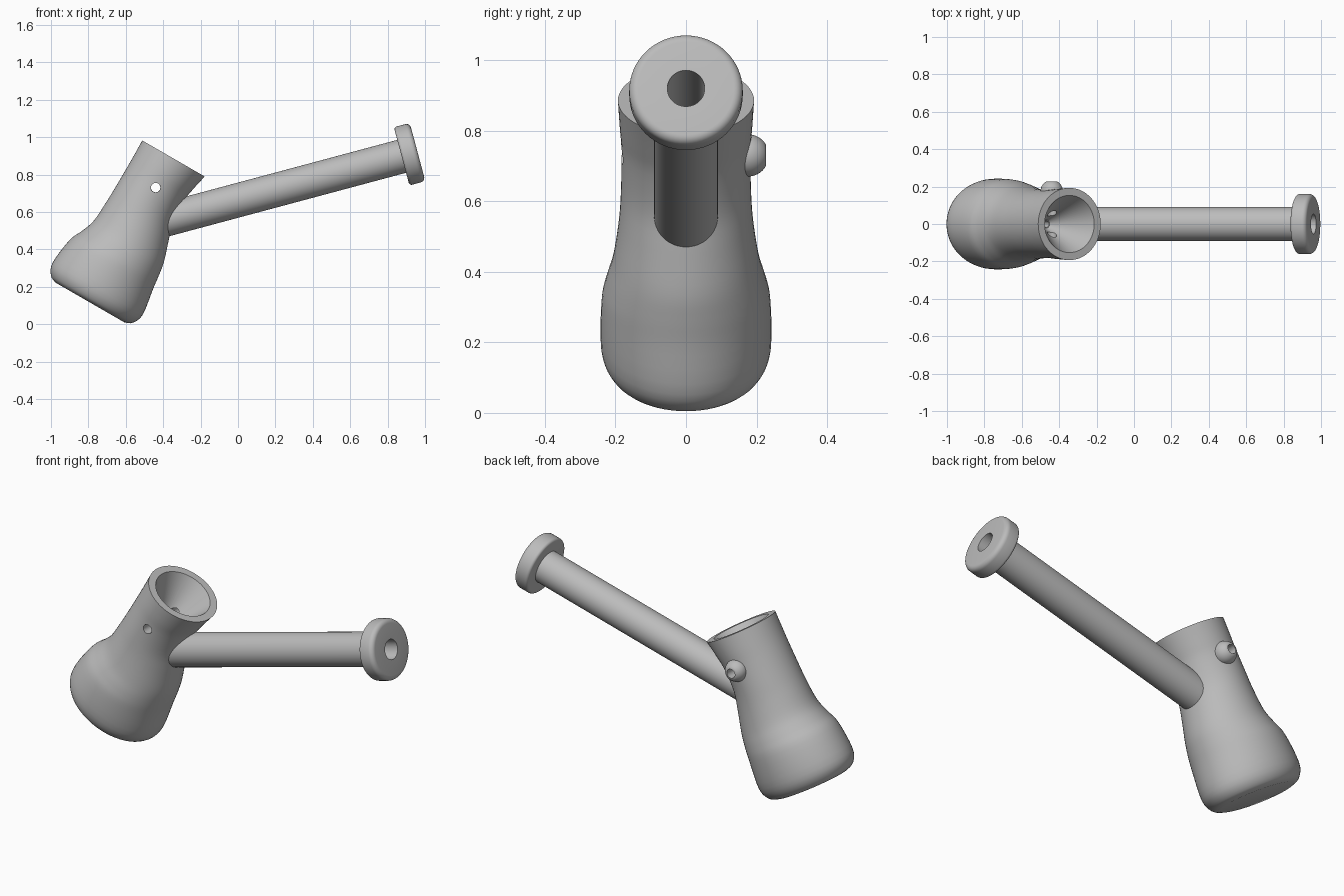
import bpy, bmesh, math
from mathutils import Matrix, Vector

if "Cube" in bpy.data.objects:
    bpy.data.objects.remove(bpy.data.objects["Cube"])

SEG = 64
clay = bpy.data.materials.new("plain grey")
clay.use_nodes = True
clay.diffuse_color = (0.5, 0.5, 0.5, 1)
clay.node_tree.nodes["Principled BSDF"].inputs["Base Color"].default_value = (0.5, 0.5, 0.5, 1)


def skin(name, sections, place, closed=False):
    """Skin ellipses given as (height, left reach, right reach, half depth)."""
    bm = bmesh.new()
    rings = []
    for h, left, right, depth in sections:
        ring = []
        for i in range(SEG):
            a = math.tau * i / SEG
            x = (right - left) / 2 + (right + left) / 2 * math.cos(a)
            ring.append(bm.verts.new((x, depth * math.sin(a), h)))
        rings.append(ring)
    pairs = list(zip(rings, rings[1:]))
    if closed:
        pairs.append((rings[-1], rings[0]))
    else:
        bm.faces.new(rings[0])
        bm.faces.new(rings[-1])
    for a, b in pairs:
        for i in range(SEG):
            j = (i + 1) % SEG
            bm.faces.new((a[i], a[j], b[j], b[i]))
    bmesh.ops.recalc_face_normals(bm, faces=bm.faces)
    mesh = bpy.data.meshes.new(name)
    bm.to_mesh(mesh)
    bm.free()
    mesh.transform(place)
    mesh.materials.append(clay)
    obj = bpy.data.objects.new(name, mesh)
    bpy.context.collection.objects.link(obj)
    return obj


def lathe(name, profile, place, closed=False):
    return skin(name, [(h, r, r, r) for r, h in profile], place, closed)


def smooth_path(points, steps=4):
    """Catmull-Rom curve through the section list."""
    pts = [Vector(p) for p in points]
    pts = [pts[0]] + pts + [pts[-1]]
    out = []
    for a, b, c, d in zip(pts, pts[1:], pts[2:], pts[3:]):
        for k in range(steps):
            t = k / steps
            out.append(b + (c - a) * t / 2 + (2 * a - 5 * b + 4 * c - d) * t * t / 2
                       + (3 * b - a - 3 * c + d) * t ** 3 / 2)
    return [tuple(p) for p in out + [pts[-1]]]


def carve(target, cutter):
    mod = target.modifiers.new("carve", "BOOLEAN")
    mod.operation = "DIFFERENCE"
    mod.solver = "EXACT"
    mod.object = cutter
    graph = bpy.context.evaluated_depsgraph_get()
    mesh = bpy.data.meshes.new_from_object(target.evaluated_get(graph))
    target.modifiers.clear()
    target.data = mesh
    bpy.data.objects.remove(cutter)


def arc(r0, h0, radius, start, end, count=6):
    angles = [math.radians(start + (end - start) * i / count) for i in range(count + 1)]
    return [(r0 + radius * math.cos(a), h0 + radius * math.sin(a)) for a in angles]


body_frame = Matrix.Translation((-0.79, 0, 0.115)) @ Matrix.Rotation(math.radians(30), 4, "Y")
stem_frame = Matrix.Translation((0.96, 0, 0.92)) @ Matrix.Rotation(math.radians(75), 4, "Y")
side_frame = Matrix.Translation((-0.44, 0.175, 0.73)) @ Matrix.Rotation(math.radians(-90), 4, "X")

# Body: bulging base, waisted neck, then the rim and the conical bowl inside it
outer = smooth_path([
    (0, 0.215, 0.21, 0.18),
    (0.02, 0.254, 0.25, 0.217),
    (0.085, 0.281, 0.275, 0.241),
    (0.235, 0.263, 0.254, 0.239),
    (0.31, 0.23, 0.245, 0.225),
    (0.387, 0.203, 0.232, 0.206),
    (0.5, 0.195, 0.196, 0.19),
    (0.6, 0.192, 0.166, 0.184),
    (0.72, 0.191, 0.161, 0.183),
    (0.8, 0.191, 0.173, 0.188),
    (0.89, 0.193, 0.193, 0.193)])
bowl = [(0.89, 0.153, 0.153, 0.153), (0.64, 0.022, 0.022, 0.022)]
body = skin("body", outer + bowl, body_frame)

# Passages: stem bore, bowl drain and the hole across the neck
carve(body, lathe("bore_cutter", [(0.053, -1.55), (0.053, -1.2)], stem_frame))
carve(body, lathe("drain_cutter", [(0.018, 0.52), (0.018, 0.7)], body_frame))
carve(body, lathe("cross_cutter", [(0.0255, -0.5), (0.0255, 0.2)], side_frame))

# Stem and flanged mouthpiece
stem = lathe("stem", [(0.053, -1.43), (0.091, -1.43), (0.091, -0.07), (0.053, -0.07)],
             stem_frame, True)
flange = ([(0.053, -0.088)] + arc(0.146, -0.073, 0.015, -90, 0)
          + arc(0.136, -0.025, 0.025, 0, 90) + [(0.053, 0)])
mouthpiece = lathe("mouthpiece", flange, stem_frame, True)

# Side button with a hole through it
dome = [(0.025, -0.02), (0.06, -0.02)] + arc(0, 0, 0.06, 0, 58, 8) + [(0.025, 0.052)]
button = lathe("side_button", dome, side_frame, True)

bpy.ops.object.select_all(action="DESELECT")
for part in (body, stem, mouthpiece, button):
    part.select_set(True)
bpy.context.view_layer.objects.active = body
bpy.ops.object.shade_smooth_by_angle(angle=math.radians(35))
